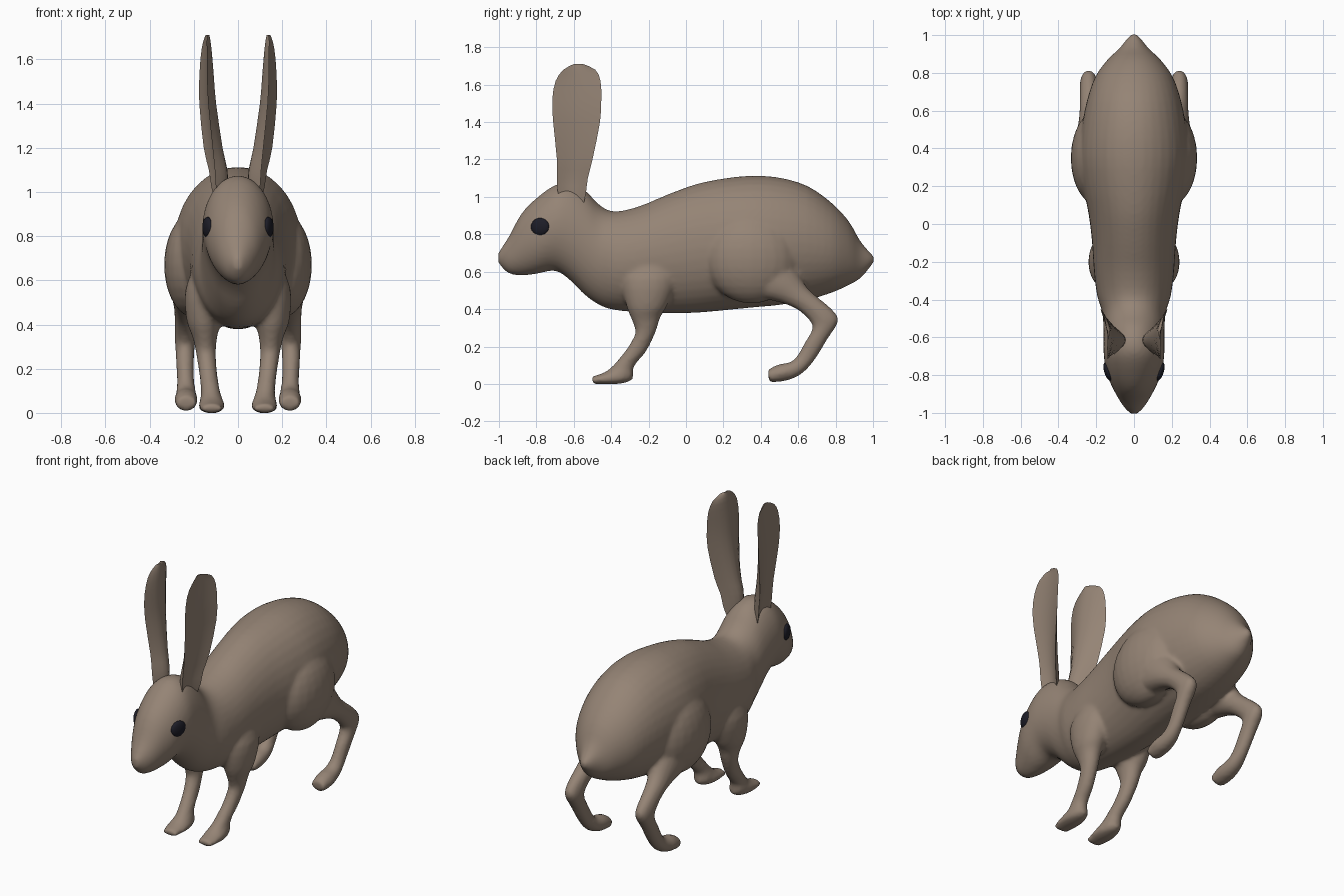
import bpy, bmesh, math
from mathutils import Vector, Matrix

if "Cube" in bpy.data.objects:
    bpy.data.objects.remove(bpy.data.objects["Cube"])


def material(name, rgb):
    m = bpy.data.materials.new(name)
    m.diffuse_color = (*rgb, 1)
    m.use_nodes = True
    m.node_tree.nodes["Principled BSDF"].inputs["Base Color"].default_value = m.diffuse_color
    return m


FUR = material("brown_fur", (0.30, 0.23, 0.178))
DARK = material("dark_eye", (0.012, 0.012, 0.02))


def finish(name, bm, mat):
    bmesh.ops.recalc_face_normals(bm, faces=bm.faces)
    me = bpy.data.meshes.new(name)
    bm.to_mesh(me)
    bm.free()
    ob = bpy.data.objects.new(name, me)
    bpy.context.collection.objects.link(ob)
    me.materials.append(mat)
    return ob


def select(obs):
    bpy.ops.object.select_all(action='DESELECT')
    for o in obs:
        o.select_set(True)
    bpy.context.view_layer.objects.active = obs[0]


def refine(rows, steps=3):
    """Catmull-Rom interpolation of section rows."""
    rows = [Vector(r) for r in rows]
    out = []
    for i in range(len(rows) - 1):
        a, b, c, d = rows[max(i - 1, 0)], rows[i], rows[i + 1], rows[min(i + 2, len(rows) - 1)]
        for k in range(steps):
            t = k / steps
            out.append(0.5 * (2 * b + (c - a) * t + (2 * a - 5 * b + 4 * c - d) * t * t
                              + (3 * b - a - 3 * c + d) * t ** 3))
    return out + [rows[-1]]


def skin(bm, rings):
    """Bridge rings of points into a closed tube."""
    vs = [[bm.verts.new(p) for p in r] for r in rings]
    n = len(vs[0])
    for a, b in zip(vs, vs[1:]):
        for i in range(n):
            j = (i + 1) % n
            bm.faces.new((a[i], a[j], b[j], b[i]))
    bm.faces.new(vs[0])
    bm.faces.new(vs[-1])


def loft(name, rows, side=1, n=24):
    """Row: front/top edge y,z, back/bottom edge y,z, centre x, half width."""
    bm = bmesh.new()
    rings = []
    for ay, az, by, bz, x, w in refine(rows):
        mid = Vector((x, (ay + by) / 2, (az + bz) / 2))
        half = Vector((0, (ay - by) / 2, (az - bz) / 2))
        ring = []
        for k in range(n):
            t = 2 * math.pi * k / n
            p = mid + Vector((w * math.cos(t), 0, 0)) + half * math.sin(t)
            p.x *= side
            ring.append(p)
        rings.append(ring)
    skin(bm, rings)
    return finish(name, bm, FUR)


def ellipsoid(name, loc, radii, mat, turn=0, tilt=0):
    bm = bmesh.new()
    m = (Matrix.Translation(loc) @ Matrix.Rotation(turn, 4, 'Z') @ Matrix.Rotation(tilt, 4, 'X')
         @ Matrix.Diagonal((*radii, 1)))
    bmesh.ops.create_uvsphere(bm, u_segments=24, v_segments=14, radius=1, matrix=m)
    return finish(name, bm, mat)


# Torso, neck, head and tail tip: y, bottom, top, half width
TORSO = [(-1.005, .65, .70, .018), (-.975, .612, .745, .048), (-.94, .588, .80, .073),
         (-.88, .58, .91, .107), (-.8, .588, .993, .142), (-.7, .605, 1.063, .16),
         (-.62, .555, 1.072, .161), (-.54, .475, 1.035, .162), (-.46, .42, .955, .17),
         (-.38, .395, .922, .195), (-.25, .383, .95, .212), (-.1, .378, 1.012, .222),
         (.05, .38, 1.067, .24), (.2, .393, 1.098, .27), (.35, .408, 1.113, .288),
         (.5, .422, 1.103, .278), (.65, .448, 1.058, .25), (.78, .488, .967, .205),
         (.87, .528, .87, .14), (.93, .563, .767, .077), (.98, .618, .708, .038),
         (1.005, .65, .685, .012)]
FRONT_LEG = [(-.28, .70, -.06, .70, .13, .05), (-.34, .56, -.05, .56, .15, .088),
             (-.32, .42, -.10, .42, .155, .078), (-.285, .33, -.135, .36, .15, .056),
             (-.272, .27, -.165, .27, .145, .045), (-.315, .19, -.215, .17, .135, .041),
             (-.375, .115, -.28, .09, .125, .043), (-.405, .085, -.285, .025, .12, .052),
             (-.44, .06, -.36, .0, .12, .06), (-.51, .037, -.495, .0, .12, .046)]
HIND_LEG = [(.34, .50, .52, .74, .20, .09), (.37, .465, .585, .62, .21, .09),
            (.50, .437, .645, .52, .225, .065), (.60, .395, .705, .463, .235, .052),
            (.667, .33, .785, .395, .24, .047), (.672, .285, .815, .335, .24, .045),
            (.64, .23, .757, .24, .24, .041), (.597, .155, .693, .135, .237, .039),
            (.56, .118, .623, .057, .235, .046), (.49, .103, .54, .018, .235, .053),
            (.437, .075, .445, .008, .235, .046)]

parts = [loft("body", [(y, t, y, b, 0, w) for y, b, t, w in TORSO], n=36)]
for s in (1, -1):
    parts.append(loft("front_leg", FRONT_LEG, s))
    parts.append(loft("hind_leg", HIND_LEG, s))
    parts.append(ellipsoid("thigh", (.195 * s, .35, .67), (.14, .25, .24), FUR))
parts.append(ellipsoid("nose", (0, -.975, .69), (.03, .028, .028), FUR))

# Blend the torso and limbs into one smooth skin
select(parts)
bpy.ops.object.join()
body = bpy.context.view_layer.objects.active
rm = body.modifiers.new("blend", 'REMESH')
rm.mode = 'VOXEL'
rm.voxel_size = 0.013
rm.use_smooth_shade = True
sm = body.modifiers.new("soften", 'SMOOTH')
sm.factor = 0.5
sm.iterations = 5
for m in ("blend", "soften"):
    bpy.ops.object.modifier_apply(modifier=m)
bpy.ops.object.shade_smooth()

# Ears, cupped outwards: z, front y, back y, inner x, front edge x, back edge x
EAR = [(.95, -.67, -.55, .05, .09, .10), (1.02, -.685, -.535, .045, .10, .12),
       (1.10, -.69, -.525, .048, .105, .132), (1.2, -.69, -.50, .07, .115, .155),
       (1.4, -.71, -.46, .10, .135, .175), (1.52, -.715, -.453, .11, .14, .175),
       (1.62, -.697, -.457, .118, .14, .168), (1.68, -.655, -.485, .124, .142, .158),
       (1.71, -.60, -.55, .130, .138, .146)]
for s, label in ((1, "right"), (-1, "left")):
    bm = bmesh.new()
    rings = []
    for z, yf, yb, xi, xf, xb in refine(EAR, 2):
        bulge = (xf + xb) / 2 - xi

        def point(t, amount):
            x = xf + (xb - xf) * t - amount * bulge * math.sin(math.pi * t)
            return (x * s, yf + (yb - yf) * t, z)
        rings.append([point(k / 8, 1) for k in range(9)]
                     + [point(k / 8, .35) for k in range(7, 0, -1)])
    skin(bm, rings)
    ear = finish(label + "_ear", bm, FUR)
    # Eye set into the side of the head
    eye = ellipsoid(label + "_eye", (.138 * s, -.78, .84), (.02, .051, .047), DARK, -.28 * s)
    for ob in (ear, eye):
        select([ob])
        bpy.ops.object.shade_smooth_by_angle(angle=math.radians(50))
